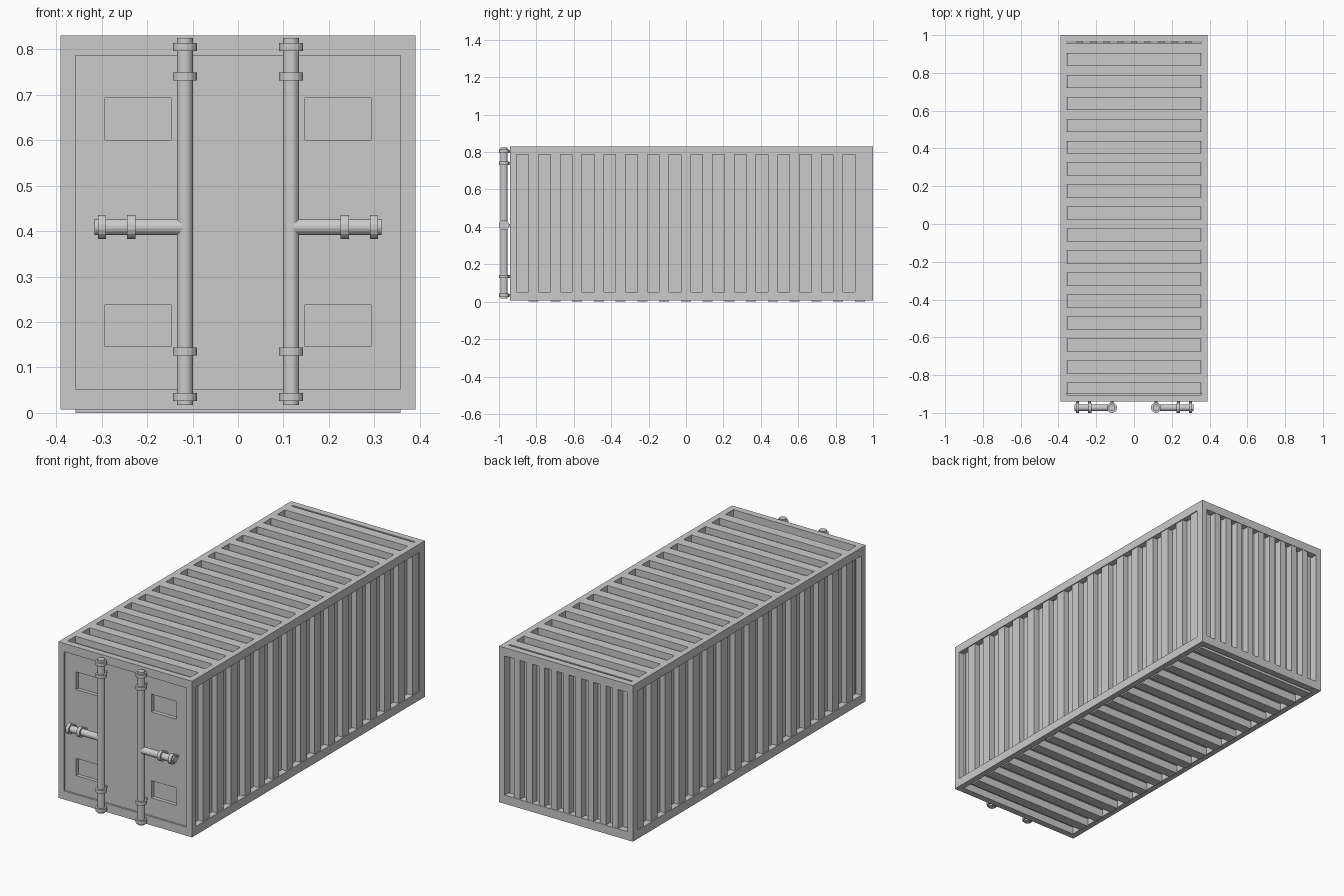
import bpy, bmesh
from math import pi
from mathutils import Matrix, Vector

if "Cube" in bpy.data.objects:
    bpy.data.objects.remove(bpy.data.objects["Cube"])


def add_box(bm, x0, x1, y0, y1, z0, z1):
    m = Matrix.Translation(((x0 + x1) / 2, (y0 + y1) / 2, (z0 + z1) / 2)) \
        @ Matrix.Diagonal((abs(x1 - x0), abs(y1 - y0), abs(z1 - z0), 1))
    bmesh.ops.create_cube(bm, size=1, matrix=m)


def add_rod(bm, p, q, r, sides=16):
    p, q = Vector(p), Vector(q)
    rot = (q - p).to_track_quat('Z', 'Y').to_matrix().to_4x4()
    m = Matrix.Translation((p + q) / 2) @ rot @ Matrix.Rotation(pi / sides, 4, 'Z')
    bmesh.ops.create_cone(bm, cap_ends=True, segments=sides, radius1=r, radius2=r,
                          depth=(q - p).length, matrix=m)


def make(name, bm):
    mesh = bpy.data.meshes.new(name)
    bm.to_mesh(mesh)
    bm.free()
    ob = bpy.data.objects.new(name, mesh)
    bpy.context.collection.objects.link(ob)
    return ob


def boxes(name, specs):
    bm = bmesh.new()
    for s in specs:
        add_box(bm, *s)
    return make(name, bm)


W, YF, YB, ZB, ZT = 0.39, -0.94, 1.0, 0.007, 0.83   # outer frame limits
XI, YFI, YBI, ZBI, ZTI = 0.358, -0.906, 0.957, 0.052, 0.786

# inner body behind the corrugation
boxes("inner_body", [(-0.355, 0.355, -0.90, 0.96, 0.042, 0.795)])

# twelve edge beams
frame = []
for s in (-1, 1):
    frame += [(s * XI, s * W, YF, YB, ZTI, ZT), (s * XI, s * W, YF, YB, ZB, ZBI),
              (s * XI, s * W, YF, YFI, ZBI, ZTI), (s * XI, s * W, YBI, YB, ZBI, ZTI)]
for z0, z1 in ((ZB, ZBI), (ZTI, ZT)):
    frame += [(-XI, XI, YF, YFI, z0, z1), (-XI, XI, 0.965, YB, z0, z1)]
boxes("edge_frame", frame)

# corrugation ribs on sides, roof and floor
PITCH, HALF = 0.1163, 0.0265
ys = [-0.873 + PITCH * (k + 0.5) for k in range(16)]
for s, name in ((-1, "left_ribs"), (1, "right_ribs")):
    boxes(name, [(s * 0.35, s * 0.385, y - HALF, y + HALF, ZBI, ZTI) for y in ys])
boxes("roof_ribs", [(-XI, XI, y - HALF, y + HALF, 0.79, ZT) for y in ys])
boxes("floor_ribs", [(-XI, XI, y - HALF, y + HALF, 0.0, 0.05) for y in ys])

# corrugation ribs on the back wall
step = 2 * XI / 10
boxes("back_ribs", [(-XI + step * k - 0.017, -XI + step * k + 0.017, 0.95, 0.998, ZBI, ZTI)
                    for k in range(1, 10)])

# door with four recessed panels
door = boxes("door", [(-XI, XI, -0.93, -0.895, ZBI, ZTI)])
cutter = boxes("door_recess_cutter", [(s * 0.147, s * 0.293, -0.96, -0.91, z0, z1)
                                      for s in (-1, 1)
                                      for z0, z1 in ((0.146, 0.237), (0.60, 0.693))])
bm = bmesh.new()
bm.from_mesh(cutter.data)
bmesh.ops.recalc_face_normals(bm, faces=bm.faces)
bm.to_mesh(cutter.data)
bm.free()
cutter.hide_render = True
cutter.hide_set(True)
mod = door.modifiers.new("recesses", 'BOOLEAN')
mod.object = cutter
mod.operation = 'DIFFERENCE'
mod.solver = 'EXACT'

# locking bars, handles, collars and wall pegs
YC, ZH = -0.973, 0.409
for s, side in ((-1, "left"), (1, "right")):
    x = s * 0.117
    bm = bmesh.new()
    add_rod(bm, (x, YC, 0.017), (x, YC, 0.825), 0.018)
    for z in (0.035, 0.135, 0.74, 0.805):
        add_rod(bm, (x, YC, z - 0.009), (x, YC, z + 0.009), 0.027)
        add_rod(bm, (x, YC, z), (x, -0.92, z), 0.008, 8)
    make(side + "_locking_bar", bm)
    bm = bmesh.new()
    add_rod(bm, (x, YC, ZH), (s * 0.316, YC, ZH), 0.018)
    for hx in (0.235, 0.299):
        add_rod(bm, (s * (hx - 0.009), YC, ZH), (s * (hx + 0.009), YC, ZH), 0.027)
        add_rod(bm, (s * hx, YC, ZH), (s * hx, -0.92, ZH), 0.008, 8)
    make(side + "_handle", bm)
